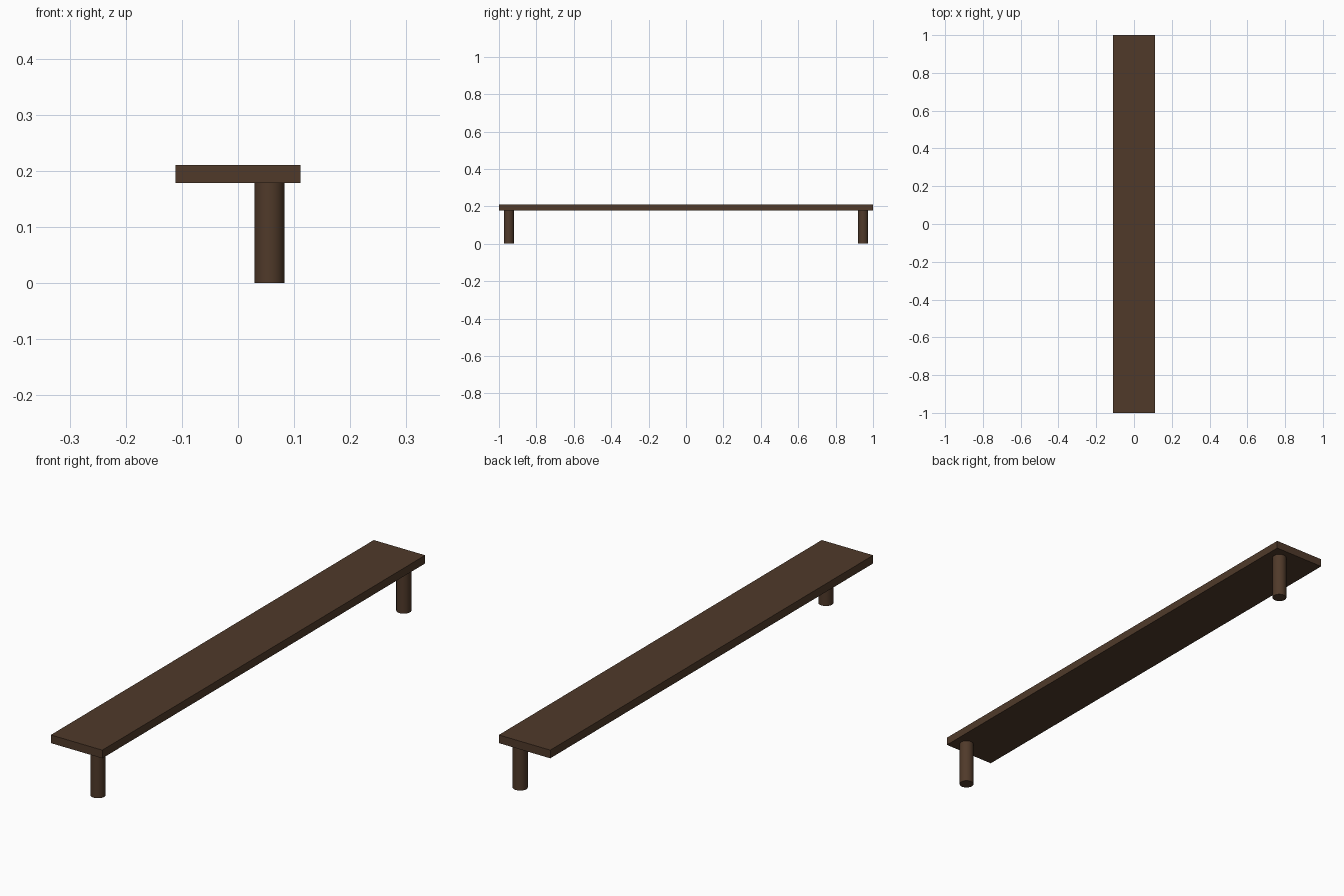
import bpy

if "Cube" in bpy.data.objects:
    bpy.data.objects.remove(bpy.data.objects["Cube"])

TOP, UNDER = 0.211, 0.179   # shelf board heights
WIDTH = 0.223
LEG_R, LEG_X, LEG_Y = 0.027, 0.056, 0.947

wood = bpy.data.materials.new("dark_wood")
wood.diffuse_color = (0.08, 0.042, 0.023, 1)
wood.use_nodes = True
wood.node_tree.nodes["Principled BSDF"].inputs["Base Color"].default_value = wood.diffuse_color

# Long flat board
bpy.ops.mesh.primitive_cube_add(size=1, location=(0, 0, (TOP + UNDER) / 2))
board = bpy.context.object
board.name = "shelf_board"
board.scale = (WIDTH, 2, TOP - UNDER)
bpy.ops.object.transform_apply(location=False, rotation=False, scale=True)
board.data.materials.append(wood)

# Round legs, one near each end, set off to the right edge
for name, y in (("front_leg", -LEG_Y), ("back_leg", LEG_Y)):
    bpy.ops.mesh.primitive_cylinder_add(vertices=32, radius=LEG_R, depth=UNDER,
                                        location=(LEG_X, y, UNDER / 2))
    leg = bpy.context.object
    leg.name = name
    leg.data.materials.append(wood)
    bpy.ops.object.shade_smooth_by_angle()
